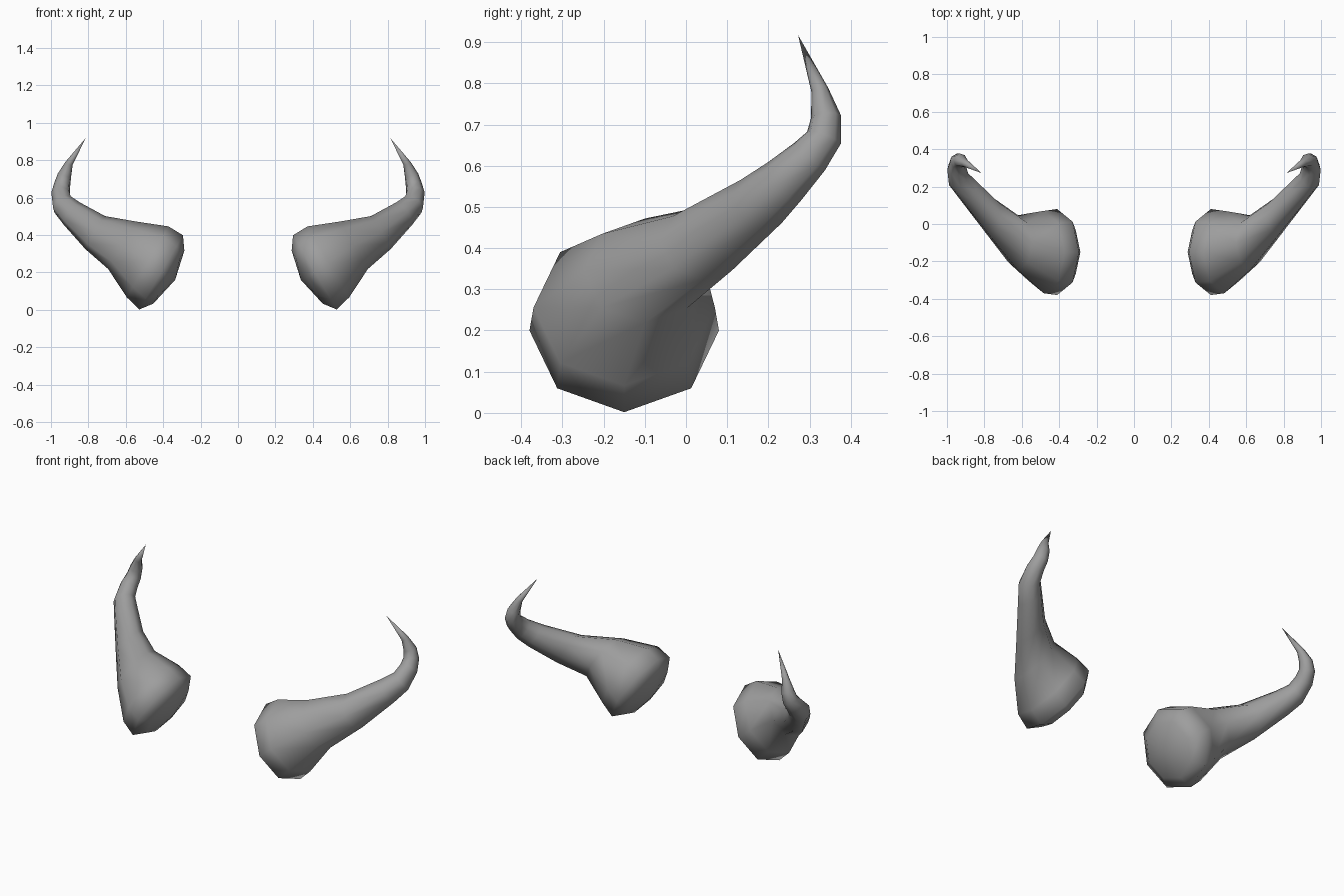
import bpy, bmesh, math
from mathutils import Vector

if "Cube" in bpy.data.objects:
    bpy.data.objects.remove(bpy.data.objects["Cube"])

SIDES = 8
BASE_DIR = Vector((0.862, 0.0, 0.507))

# Horn stations: centre (x, y, z), radius, how far the ring turns to face the path
stations = [
    ((0.370, -0.15, 0.174), 0.164, 0),
    ((0.411, -0.15, 0.200), 0.230, 0),
    ((0.483, -0.15, 0.256), 0.220, 0),
    ((0.620, -0.10, 0.345), 0.147, 0),
    ((0.763, 0.040, 0.412), 0.103, 0.1),
    ((0.888, 0.182, 0.513), 0.074, 0.4),
    ((0.938, 0.240, 0.563), 0.062, 0.6),
    ((0.948, 0.300, 0.622), 0.051, 0.9),
    ((0.940, 0.335, 0.668), 0.044, 1),
    ((0.928, 0.340, 0.718), 0.037, 1),
    ((0.903, 0.325, 0.783), 0.021, 1),
]
cap_centre = Vector((0.336, -0.15, 0.160))
tip = Vector((0.815, 0.272, 0.917))


def ring(bm, c, r, u, v):
    return [bm.verts.new(c + r * (math.cos(a) * u + math.sin(a) * v))
            for a in (2 * math.pi * i / SIDES for i in range(SIDES))]


def fan(bm, loop, point):
    p = bm.verts.new(point)
    for i in range(SIDES):
        bm.faces.new((loop[i], loop[(i + 1) % SIDES], p))


bm = bmesh.new()
centres = [Vector(s[0]) for s in stations] + [tip]
direction = BASE_DIR.normalized()
u = Vector((0, 1, 0))
rings = []
for i, (_, r, turn) in enumerate(stations):
    # Carry the ring frame along the path without twist
    if turn:
        before = (centres[i] - centres[i - 1]).normalized()
        after = (centres[i + 1] - centres[i]).normalized()
        path_dir = (before + after).normalized()
        new_dir = direction.lerp(path_dir, turn).normalized()
        u = direction.rotation_difference(new_dir) @ u
        direction = new_dir
    rings.append(ring(bm, centres[i], r, u, direction.cross(u)))

# Horn skin, domed root and pointed tip
for a, b in zip(rings, rings[1:]):
    for i in range(SIDES):
        j = (i + 1) % SIDES
        bm.faces.new((a[i], a[j], b[j], b[i]))
fan(bm, rings[0], cap_centre)
fan(bm, rings[-1], tip)
bmesh.ops.recalc_face_normals(bm, faces=bm.faces)
for f in bm.faces:
    f.smooth = True

mesh = bpy.data.meshes.new("horns")
bm.to_mesh(mesh)
bm.free()
horns = bpy.data.objects.new("horns", mesh)
bpy.context.collection.objects.link(horns)

# Dark grey horn
grey = bpy.data.materials.new("dark_grey")
grey.diffuse_color = (0.34, 0.34, 0.34, 1)
grey.use_nodes = True
grey.node_tree.nodes["Principled BSDF"].inputs["Base Color"].default_value = grey.diffuse_color
mesh.materials.append(grey)

# Opposite horn
mirror = horns.modifiers.new("mirror", 'MIRROR')
mirror.use_axis = (True, False, False)
mirror.use_mirror_merge = False
